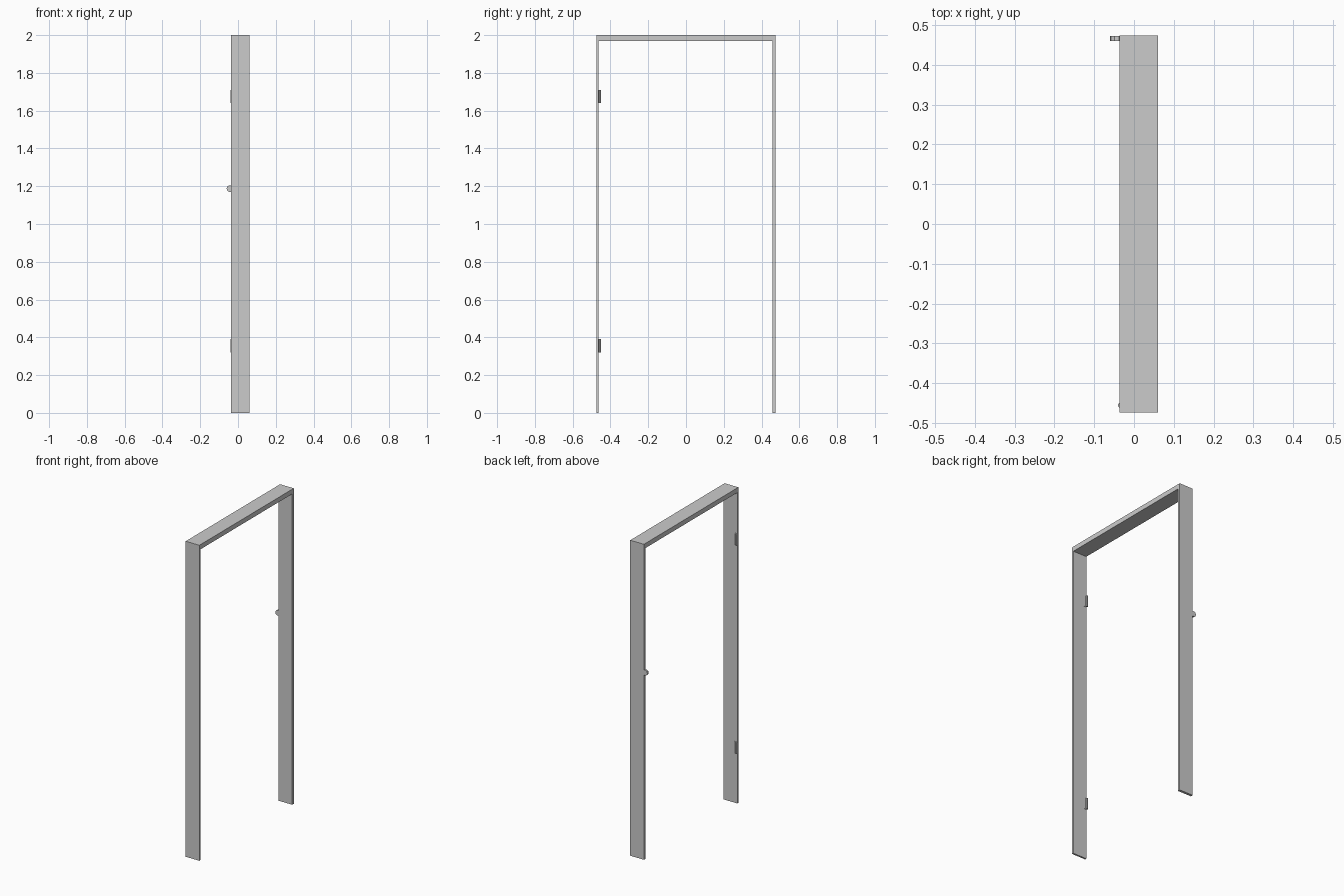
import bpy, bmesh, math

if "Cube" in bpy.data.objects:
    bpy.data.objects.remove(bpy.data.objects["Cube"])


def make_object(name, bm):
    bmesh.ops.recalc_face_normals(bm, faces=bm.faces[:])
    mesh = bpy.data.meshes.new(name)
    bm.to_mesh(mesh)
    bm.free()
    ob = bpy.data.objects.new(name, mesh)
    bpy.context.collection.objects.link(ob)
    return ob


def extrude_profile(name, points, direction):
    bm = bmesh.new()
    face = bm.faces.new([bm.verts.new(p) for p in points])
    new = bmesh.ops.extrude_face_region(bm, geom=[face], use_keep_orig=True)["geom"]
    bmesh.ops.translate(bm, vec=direction,
                        verts=[g for g in new if isinstance(g, bmesh.types.BMVert)])
    return make_object(name, bm)


def box(name, lo, hi):
    corners = [(lo[0], lo[1]), (hi[0], lo[1]), (hi[0], hi[1]), (lo[0], hi[1])]
    return extrude_profile(name, [(x, y, lo[2]) for x, y in corners], (0, 0, hi[2] - lo[2]))


X0, X1, Y, H = -0.036, 0.06, 0.473, 2.0

# Two jambs and the header
box("hinge_jamb", (X0, -Y, 0), (X1, -0.462, 1.97))
box("latch_jamb", (X0, 0.457, 0), (X1, Y, 1.97))
box("header", (X0, -Y, 1.97), (X1, Y, H))

# Hinges: thin leaf on the inner jamb face and a knuckle on its edge
for label, z in (("lower", 0.355), ("upper", 1.675)):
    box(label + "_hinge_leaf", (X0, -0.463, z - 0.035), (-0.018, -0.460, z + 0.035))
    cx, cy, r = -0.034, -0.455, 0.0065
    ring = [(cx + r * math.cos(math.tau * i / 8 + math.pi / 8),
             cy + r * math.sin(math.tau * i / 8 + math.pi / 8), z - 0.035)
            for i in range(8)]
    extrude_profile(label + "_hinge_knuckle", ring, (0, 0, 0.07))

# Rounded strike lip projecting from the latch jamb
cx, cz, r = -0.043, 1.187, 0.0175
ring = [(cx + r * math.cos(math.tau * i / 10), 0.460, cz + r * math.sin(math.tau * i / 10))
        for i in range(10)]
extrude_profile("strike_lip", ring, (0, 0.0125, 0))
